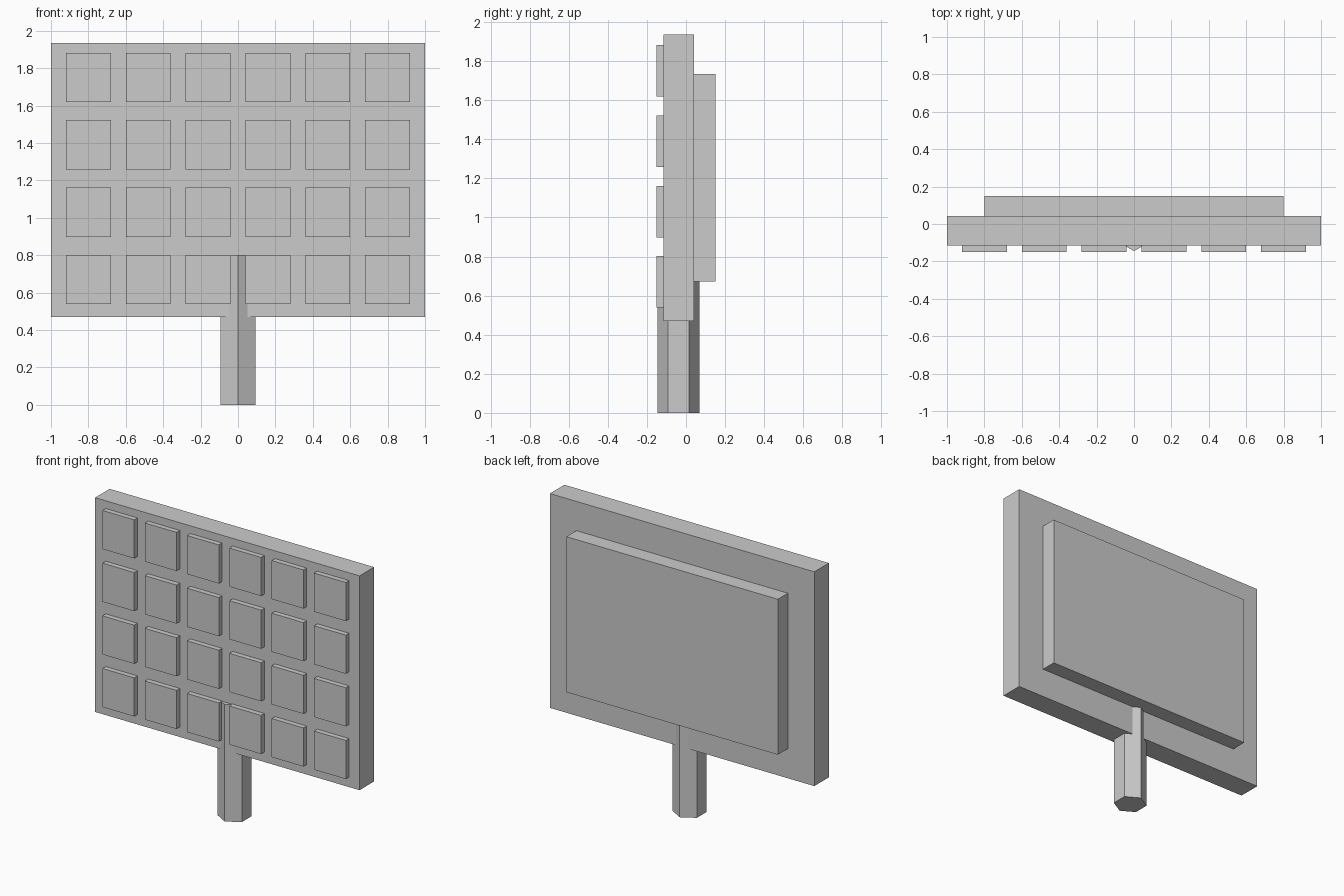
import bpy
import math

if "Cube" in bpy.data.objects:
    bpy.data.objects.remove(bpy.data.objects["Cube"])

grey = bpy.data.materials.new("light_grey")
grey.diffuse_color = (0.6, 0.6, 0.6, 1)
grey.use_nodes = True
grey.node_tree.nodes["Principled BSDF"].inputs["Base Color"].default_value = grey.diffuse_color


def box(name, x, y, z):
    """Box spanning the (min, max) ranges on each axis."""
    bpy.ops.mesh.primitive_cube_add(size=1, location=[(a + b) / 2 for a, b in (x, y, z)])
    obj = bpy.context.object
    obj.name = name
    obj.scale = [b - a for a, b in (x, y, z)]
    bpy.ops.object.transform_apply(location=False, rotation=False, scale=True)
    obj.data.materials.append(grey)
    return obj


# Main board and the raised housing behind it
box("panel", (-1, 1), (-0.115, 0.042), (0.47, 1.935))
box("back_housing", (-0.8, 0.8), (0.042, 0.15), (0.672, 1.735))

# Grid of raised square cells on the front
for row in range(4):
    for col in range(6):
        x = -0.8 + 0.32 * col
        z = 0.67 + 0.36 * row
        box(f"cell_{row}_{col}", (x - 0.12, x + 0.12), (-0.15, -0.115), (z - 0.132, z + 0.132))

# Hexagonal post with an edge facing forwards, running up through the board
bpy.ops.mesh.primitive_cylinder_add(vertices=6, radius=0.107, depth=0.8, location=(0, -0.038, 0.4))
post = bpy.context.object
post.name = "post"
post.data.materials.append(grey)
